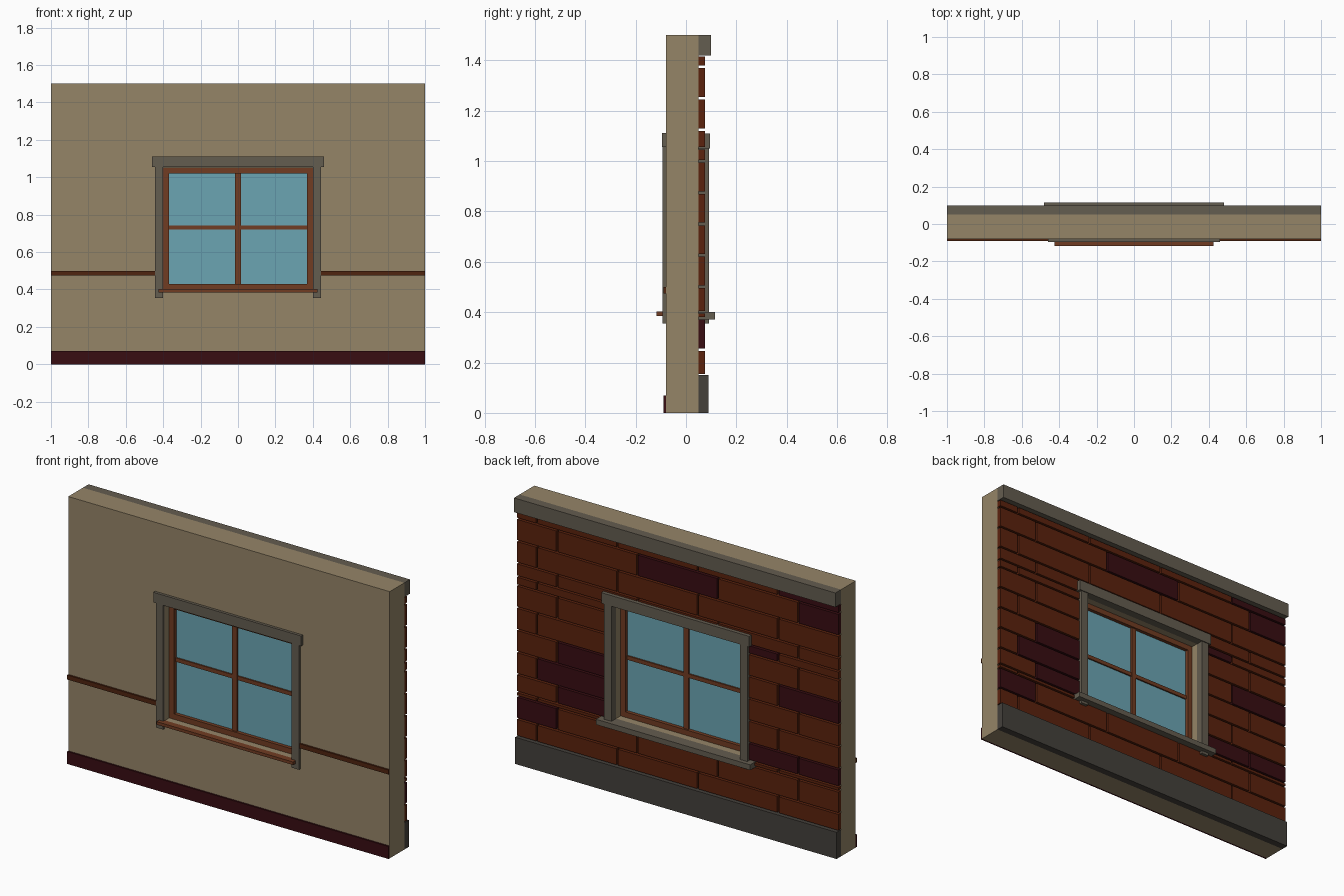
import bpy, bmesh, math

if "Cube" in bpy.data.objects:
    bpy.data.objects.remove(bpy.data.objects["Cube"])


def material(name, r, g, b):
    m = bpy.data.materials.new(name)
    m.diffuse_color = (r, g, b, 1)
    m.use_nodes = True
    m.node_tree.nodes["Principled BSDF"].inputs["Base Color"].default_value = m.diffuse_color
    return m


TAN = material("tan plaster", 0.30, 0.233, 0.137)
GREY = material("grey stone", 0.127, 0.109, 0.08)
DARK_GREY = material("dark grey stone", 0.058, 0.052, 0.044)
WOOD = material("window wood", 0.165, 0.045, 0.016)
RAIL = material("dark wood", 0.08, 0.018, 0.005)
BRICK = material("red brick", 0.105, 0.016, 0.004)
MAROON = material("maroon", 0.040, 0.004, 0.006)
GLASS = material("blue glass", 0.147, 0.375, 0.45)


def add_box(bm, x0, x1, y0, y1, z0, z1, mat=0):
    v = [bm.verts.new((x, y, z)) for x in (x0, x1) for y in (y0, y1) for z in (z0, z1)]
    for f in ((0, 1, 3, 2), (4, 6, 7, 5), (0, 4, 5, 1), (2, 3, 7, 6), (0, 2, 6, 4), (1, 5, 7, 3)):
        bm.faces.new([v[i] for i in f]).material_index = mat


def finish(name, bm, *mats):
    bmesh.ops.recalc_face_normals(bm, faces=bm.faces)
    me = bpy.data.meshes.new(name)
    bm.to_mesh(me)
    bm.free()
    for m in mats:
        me.materials.append(m)
    ob = bpy.data.objects.new(name, me)
    bpy.context.collection.objects.link(ob)
    return ob


def box(name, mat, *dims):
    bm = bmesh.new()
    add_box(bm, *dims)
    return finish(name, bm, mat)


def mirrored_boxes(name, mat, x0, x1, *dims):
    bm = bmesh.new()
    add_box(bm, x0, x1, *dims)
    add_box(bm, -x1, -x0, *dims)
    return finish(name, bm, mat)


def holed_slab(name, mat, outer, inner, y0, y1):
    """Rectangular slab with a rectangular hole; rectangles are (half width, z0, z1)."""
    bm = bmesh.new()
    rings = []
    for y in (y0, y1):
        for w, a, b in (outer, inner):
            rings.append([bm.verts.new(p) for p in ((-w, y, a), (w, y, a), (w, y, b), (-w, y, b))])
    for a, b in ((0, 1), (2, 3), (0, 2), (1, 3)):
        for i in range(4):
            j = (i + 1) % 4
            bm.faces.new((rings[a][i], rings[a][j], rings[b][j], rings[b][i]))
    return finish(name, bm, mat)


# Wall with window opening
OPEN_W, OPEN_LO, OPEN_HI = 0.40, 0.40, 1.05
FRONT, BACK = -0.08, 0.05
holed_slab("wall", TAN, (1, 0, 1.5), (OPEN_W, OPEN_LO, OPEN_HI), FRONT, BACK)

# Window frame, glazing bars and glass
holed_slab("window_frame", WOOD, (0.40, 0.40, 1.05), (0.37, 0.43, 1.02), -0.04, 0.01)
box("vertical_glazing_bar", WOOD, -0.015, 0.015, -0.03, 0.0, 0.43, 1.02)
box("horizontal_glazing_bar", WOOD, -0.37, 0.37, -0.028, -0.002, 0.72, 0.742)
box("glass", GLASS, -0.37, 0.37, -0.02, -0.01, 0.43, 1.02)

# Room side: casing, sill, chair rail, baseboard
mirrored_boxes("front_casing", GREY, 0.40, 0.445, -0.094, FRONT, 0.355, 1.055)
box("front_header", GREY, -0.46, 0.46, -0.096, FRONT, 1.055, 1.112)
box("front_sill", WOOD, -0.425, 0.425, -0.117, FRONT, 0.385, 0.402)
mirrored_boxes("chair_rail", RAIL, 0.445, 1.0, -0.09, FRONT, 0.475, 0.50)
box("baseboard", MAROON, -1, 1, -0.09, FRONT, 0, 0.07)

# Street side: casing, sill, cornice, plinth
mirrored_boxes("back_casing", GREY, 0.40, 0.445, BACK, 0.091, 0.355, 1.05)
box("back_header", GREY, -0.46, 0.46, BACK, 0.096, 1.05, 1.11)
box("back_sill", GREY, -0.48, 0.48, BACK, 0.115, 0.37, 0.40)
box("cornice", GREY, -1, 1, BACK, 0.10, 1.42, 1.5)
box("plinth", DARK_GREY, -1, 1, BACK, 0.09, 0, 0.15)

# Brick courses, clipped to the areas below, beside and above the opening
COURSE, LENGTH, GAP = 0.125, 0.5, 0.005
# (course, brick centre) of the darker bricks
DARK = {(2, 1.0), (3, 0.5), (3, -0.5), (3, -1.0), (4, 0.625), (5, 0.5),
        (6, -0.875), (8, -0.375), (10, 0.0), (10, -1.0), (11, -0.875)}
areas = [(-1, 1, 0.15, OPEN_LO, 0), (-1, 1, OPEN_HI, 1.42, 0),
         (-1, -OPEN_W, OPEN_LO, OPEN_HI, 1), (OPEN_W, 1, OPEN_LO, OPEN_HI, 1)]
bm = bmesh.new()
for ax0, ax1, az0, az1, shift in areas:
    for row in range(1, 12):
        z0, z1 = max(az0, row * COURSE), min(az1, (row + 1) * COURSE)
        if z1 - z0 < 0.012:
            continue
        start = -1.25 if (row + shift) % 2 == 0 else -1.125
        for k in range(5):
            left = start + k * LENGTH
            x0, x1 = max(ax0, left), min(ax1, left + LENGTH)
            if x1 - x0 < 0.012:
                continue
            beside_only = row == 8 and not shift
            dark = (row, left + LENGTH / 2) in DARK and not beside_only
            add_box(bm, x0 + GAP * (x0 > -1), x1 - GAP * (x1 < 1), BACK, 0.075,
                    z0 + GAP, z1 - GAP, int(dark))
finish("bricks", bm, BRICK, MAROON)
